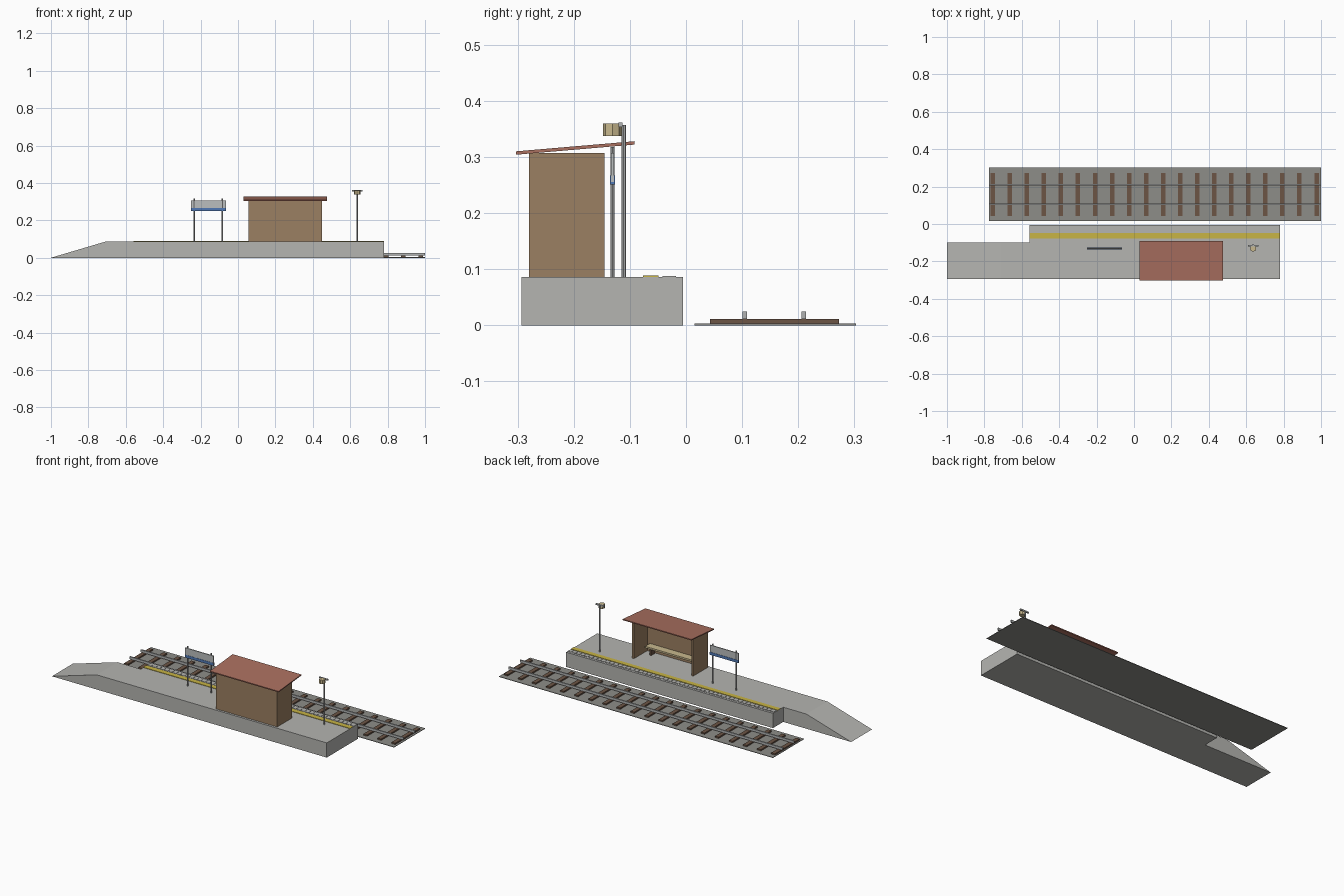
import bpy, bmesh
from mathutils import Matrix, Vector

cube = bpy.data.objects.get("Cube")
if cube:
    bpy.data.objects.remove(cube, do_unlink=True)


def material(name, r, g, b):
    m = bpy.data.materials.new(name)
    m.use_nodes = True
    m.diffuse_color = (r, g, b, 1)
    m.node_tree.nodes["Principled BSDF"].inputs["Base Color"].default_value = (r, g, b, 1)
    return m


concrete = material("concrete", 0.46, 0.46, 0.44)
ballast = material("ballast", 0.27, 0.27, 0.25)
timber = material("sleeper timber", 0.15, 0.09, 0.06)
steel = material("steel", 0.44, 0.45, 0.45)
wall_brown = material("wall brown", 0.33, 0.215, 0.122)
roof_red = material("roof red", 0.40, 0.16, 0.115)
yellow = material("line yellow", 0.58, 0.46, 0.06)
cream = material("cream", 0.58, 0.48, 0.27)
sign_white = material("sign pale", 0.50, 0.52, 0.52)
blue = material("sign blue", 0.08, 0.19, 0.46)


def finish(name, bm, mat):
    bmesh.ops.recalc_face_normals(bm, faces=bm.faces)
    mesh = bpy.data.meshes.new(name)
    bm.to_mesh(mesh)
    bm.free()
    mesh.materials.append(mat)
    obj = bpy.data.objects.new(name, mesh)
    bpy.context.collection.objects.link(obj)
    return obj


def boxes(name, mat, *spans):
    """One object made of boxes, each given as (x range, y range, z range)."""
    bm = bmesh.new()
    for span in spans:
        lo, hi = Vector([s[0] for s in span]), Vector([s[1] for s in span])
        place = Matrix.Translation((lo + hi) / 2) @ Matrix.Diagonal((*(hi - lo), 1))
        bmesh.ops.create_cube(bm, size=1, matrix=place)
    return finish(name, bm, mat)


def prism(name, mat, points, axis, start, end):
    """Extrude a closed outline along x or y."""
    bm = bmesh.new()
    if axis == "x":
        verts = [bm.verts.new((start, a, b)) for a, b in points]
        move = (end - start, 0, 0)
    else:
        verts = [bm.verts.new((a, start, b)) for a, b in points]
        move = (0, end - start, 0)
    face = bm.faces.new(verts)
    side = bmesh.ops.extrude_face_region(bm, geom=[face])["geom"]
    bmesh.ops.translate(bm, vec=move, verts=[v for v in side if isinstance(v, bmesh.types.BMVert)])
    return finish(name, bm, mat)


def column(name, mat, x, y, z0, z1, radius):
    bm = bmesh.new()
    bmesh.ops.create_cone(bm, cap_ends=True, segments=8, radius1=radius, radius2=radius,
                          depth=z1 - z0, matrix=Matrix.Translation((x, y, (z0 + z1) / 2)))
    return finish(name, bm, mat)


# Track
boxes("track_bed", ballast, ((-0.775, 1), (0.015, 0.303), (0, 0.003)))
centres = [-0.755 + i * 0.0911 for i in range(20)]
boxes("sleepers", timber, *[((x - 0.012, x + 0.012), (0.043, 0.273), (0.0005, 0.011)) for x in centres])
boxes("rails", steel, *[((-0.775, 1), (y - 0.004, y + 0.004), (0.011, 0.025)) for y in (0.105, 0.21)])

# Platform with a narrower ramped end
top = 0.086
prism("platform_ramp", concrete, [(-1, 0), (-0.56, 0), (-0.56, top), (-0.71, top)], "y", -0.293, -0.1)
boxes("platform", concrete, ((-0.56, 0.78), (-0.293, -0.005), (0, top)))
boxes("safety_line", yellow, ((-0.56, 0.78), (-0.077, -0.049), (top, 0.0885)))
boxes("edge_paving", concrete, *[((-0.556 + i * 0.0268, -0.534 + i * 0.0268), (-0.042, -0.018),
                                  (top, 0.088)) for i in range(50)])

# Shelter, open towards the track
wall_top = 0.307
boxes("shelter_walls", wall_brown,
      ((0.055, 0.45), (-0.28, -0.268), (top, wall_top)),
      ((0.055, 0.067), (-0.268, -0.145), (top, wall_top)),
      ((0.438, 0.45), (-0.268, -0.145), (top, wall_top)))
prism("shelter_roof", roof_red, [(-0.303, 0.304), (-0.092, 0.322), (-0.092, 0.328), (-0.303, 0.31)],
      "x", 0.03, 0.475)
boxes("bench_seat", cream, ((0.085, 0.42), (-0.266, -0.222), (0.124, 0.134)))
boxes("bench_legs", timber, *[((x, x + 0.01), (-0.262, -0.228), (top, 0.124)) for x in (0.11, 0.385)])

# Station sign
for side, x in (("right", -0.235), ("left", -0.083)):
    column("sign_post_" + side, steel, x, -0.131, top, 0.318, 0.004)
boxes("sign_board", sign_white, ((-0.25, -0.065), (-0.134, -0.128), (0.255, 0.307)))
boxes("sign_stripe", blue, ((-0.25, -0.065), (-0.1355, -0.1265), (0.251, 0.267)))

# Platform lamp
column("lamp_post", steel, 0.637, -0.111, top, 0.357, 0.004)
boxes("lamp_bracket", steel, ((0.609, 0.665), (-0.12, -0.113), (0.353, 0.361)))
column("lamp_head", cream, 0.637, -0.131, 0.337, 0.36, 0.017)
